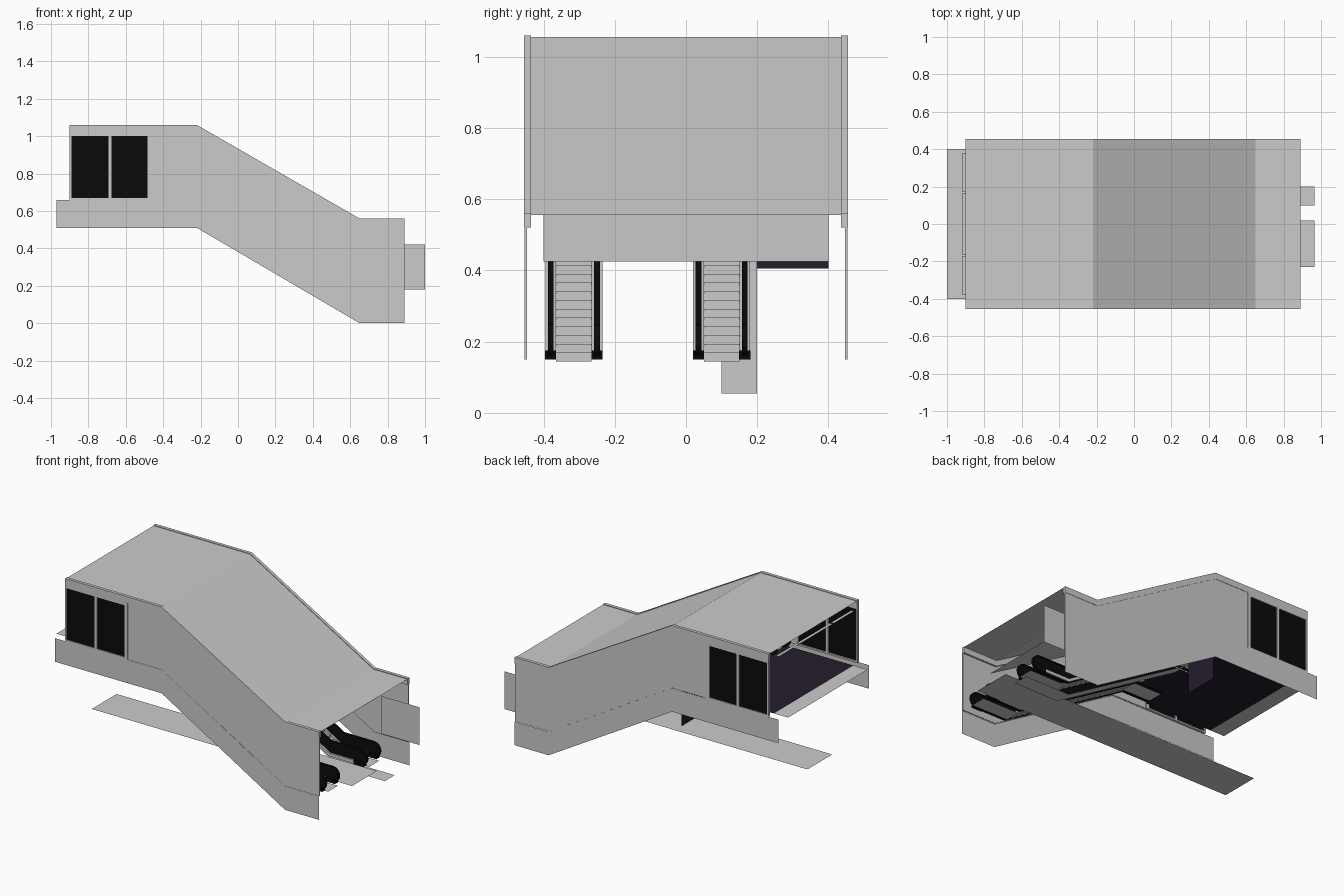
import bpy, bmesh, math

if "Cube" in bpy.data.objects:
    bpy.data.objects.remove(bpy.data.objects["Cube"])


def material(name, rgb):
    m = bpy.data.materials.new(name)
    m.diffuse_color = (*rgb, 1)
    m.use_nodes = True
    m.node_tree.nodes["Principled BSDF"].inputs["Base Color"].default_value = m.diffuse_color
    return m


BLACK = material("black", (0.003, 0.003, 0.003))
PURPLE = material("dark_floor", (0.018, 0.012, 0.025))


def finish(name, bm, mat=None):
    me = bpy.data.meshes.new(name)
    bm.to_mesh(me)
    bm.free()
    ob = bpy.data.objects.new(name, me)
    bpy.context.collection.objects.link(ob)
    if mat:
        me.materials.append(mat)
    return ob


def prism(name, pts, y0, y1, mat=None):
    """Extrude an x-z outline from y0 to y1 (flat sheet when equal)."""
    bm = bmesh.new()
    f = bm.faces.new([bm.verts.new((x, y0, z)) for x, z in pts])
    if y1 != y0:
        r = bmesh.ops.extrude_face_region(bm, geom=[f])
        vs = [v for v in r["geom"] if isinstance(v, bmesh.types.BMVert)]
        bmesh.ops.translate(bm, verts=vs, vec=(0, y1 - y0, 0))
        bmesh.ops.recalc_face_normals(bm, faces=bm.faces)
    return finish(name, bm, mat)


def sheet(name, path, y0, y1, mat=None):
    """Thin strip following an x-z path."""
    bm = bmesh.new()
    rows = [[bm.verts.new((x, y, z)) for y in (y0, y1)] for x, z in path]
    for a, b in zip(rows, rows[1:]):
        bm.faces.new((a[0], a[1], b[1], b[0]))
    return finish(name, bm, mat)


def band(path, lo, hi):
    return [(x, z + lo) for x, z in path] + [(x, z + hi) for x, z in reversed(path)]


def rect(x0, x1, z0, z1):
    return [(x0, z0), (x1, z0), (x1, z1), (x0, z1)]


def ring(name, outer, inner, y0, y1, mat):
    """Closed loop between two outlines with equal point counts."""
    bm = bmesh.new()
    loops = [[bm.verts.new((x, y, z)) for x, z in pts]
             for pts, y in ((outer, y0), (outer, y1), (inner, y1), (inner, y0))]
    n = len(outer)
    for k in range(4):
        a, b = loops[k], loops[(k + 1) % 4]
        for i in range(n):
            j = (i + 1) % n
            bm.faces.new((a[i], a[j], b[j], b[i]))
    bmesh.ops.recalc_face_normals(bm, faces=bm.faces)
    return finish(name, bm, mat)


# Shell profiles
roof = [(-0.9, 1.06), (-0.22, 1.06), (0.65, 0.56), (0.89, 0.56)]
base = [(-0.97, 0.66), (-0.22, 0.66), (0.65, 0.15), (0.89, 0.15)]

# Roof skin and inner sloped ceiling
sheet("roof", [(x, z - 0.004) for x, z in roof], -0.435, 0.435)
sheet("inner_ceiling", [(-0.22, 0.97), (0.73, 0.425)], -0.4, 0.4)

# Side walls, mirrored front and back
for s, side in ((-1, "front"), (1, "back")):
    prism(side + "_base_band", band(base, -0.15, 0), s * 0.455, s * 0.455)
    prism(side + "_roof_frame", band(roof, -0.04, 0), s * 0.435, s * 0.455)
    panel = [(-0.46, 0.66)] + base[1:] + \
            [(0.89, 0.52), (0.65, 0.52), (-0.22, 1.02), (-0.46, 1.02)]
    prism(side + "_wall_panel", panel, s * 0.446, s * 0.453)
    for i, (x0, x1) in enumerate(((-0.9, -0.89), (-0.692, -0.676), (-0.483, -0.46))):
        prism(f"{side}_window_post_{i}", rect(x0, x1, 0.66, 1.02), s * 0.44, s * 0.455)
    prism(side + "_window_head", rect(-0.9, -0.46, 1.0, 1.02), s * 0.44, s * 0.455)
    prism(side + "_window_sill", rect(-0.9, -0.46, 0.66, 0.67), s * 0.44, s * 0.455)
    for i, (x0, x1) in enumerate(((-0.89, -0.692), (-0.676, -0.483))):
        prism(f"{side}_window_{i}", rect(x0, x1, 0.67, 1.0), s * 0.449, s * 0.449, BLACK)

# Upper floor with notches for the escalators, end riser and entrance apron
TOP = 0.66
sheet("upper_floor", [(-0.9, TOP), (-0.42, TOP)], -0.4, 0.4, PURPLE)
for y0, y1 in ((-0.235, 0.02), (0.18, 0.4)):
    sheet("upper_floor_tongue", [(-0.42, TOP), (-0.25, TOP)], y0, y1, PURPLE)
sheet("floor_end_riser", [(-0.25, TOP), (-0.25, 0.405)], 0.18, 0.4, PURPLE)
sheet("entrance_apron", [(-1.0, TOP), (-0.9, TOP)], -0.4, 0.4)
for y0, y1 in ((-0.38, -0.175), (-0.165, 0.165), (0.175, 0.38)):
    sheet("entrance_lip", [(-0.92, 1.02), (-0.9, 1.02)], y0, y1)

# Lower walkway, sloped soffit strip and end side plate
sheet("lower_walkway", [(-0.87, 0.15), (0.965, 0.15)], -0.23, 0.02)
sheet("sloped_soffit", [(0.965, 0.055), (0.65, 0.055), (-0.22, 0.565)], 0.1, 0.2)
prism("end_side_plate", rect(0.73, 1.0, 0.18, 0.42), 0.4, 0.4)

# Escalator outlines
N = 21
X0, X1, LOW = 0.63, -0.24, 0.15
rail_path = [(-0.42, TOP), (X1, TOP), (X0, LOW), (0.84, LOW)]
steps = [(0.89, LOW - 0.005), (X0, LOW - 0.005)]
for i in range(N):
    x, dx = X0 - (X0 - X1) * i / N, (X0 - X1) / N
    z = LOW - 0.005 + (TOP - LOW + 0.005) * (i + 1) / N
    steps += [(x, z), (x - dx, z)]
steps.append((-0.42, TOP))


def capsule(r, mid=0.05, n=10):
    """Handrail outline: rounded at both ends, bent along the rise."""
    pts = []
    for (cx, cz), a0 in ((rail_path[-1], -90), (rail_path[0], 90)):
        arc = [math.radians(a0 + 180 * k / n) for k in range(n + 1)]
        pts += [(cx + r * math.cos(a), cz + mid + r * math.sin(a)) for a in arc]
        sign = 1 if a0 < 0 else -1
        bends = rail_path[2:0:-1] if sign > 0 else rail_path[1:3]
        pts += [(x, z + mid + sign * r) for x, z in bends]
    return pts


# Two escalators, each with a pair of balustrades
for e, yc in enumerate((-0.315, 0.1)):
    sheet(f"escalator_{e}_steps", steps, yc - 0.05, yc + 0.05)
    for s in (-1, 1):
        y = yc + s * 0.065
        prism(f"escalator_{e}_skirt", band(rail_path, 0.004, 0.024), y - 0.015, y + 0.015)
        prism(f"escalator_{e}_skirt_end", rect(0.8, 0.87, 0.15, 0.175),
              y - 0.0155, y + 0.0155, BLACK)
        prism(f"escalator_{e}_balustrade", capsule(0.042), y - 0.004, y + 0.004, BLACK)
        ring(f"escalator_{e}_handrail", capsule(0.05), capsule(0.04), y - 0.008, y + 0.008, BLACK)
